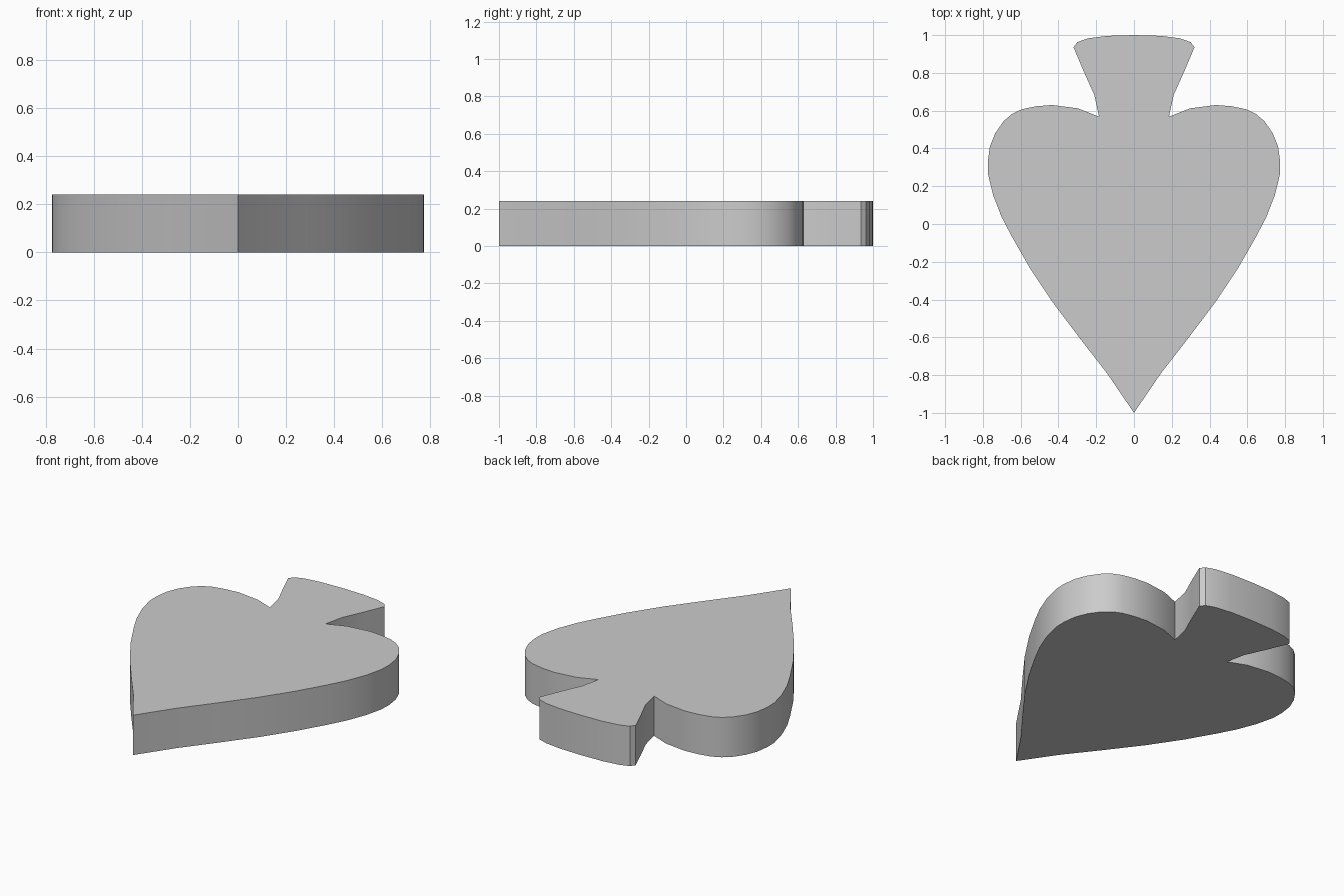
import bpy
import bmesh

if "Cube" in bpy.data.objects:
    bpy.data.objects.remove(bpy.data.objects["Cube"])

THICKNESS = 0.24

# Right half of the outline, from the pointed tip to the top of the stem
leaf = [(0, -1), (0.143, -0.79), (0.286, -0.606), (0.43, -0.415), (0.55, -0.235),
        (0.645, -0.07), (0.70, 0.035), (0.746, 0.153), (0.772, 0.26), (0.774, 0.33),
        (0.763, 0.41), (0.735, 0.48), (0.69, 0.545), (0.645, 0.583), (0.595, 0.607),
        (0.52, 0.623), (0.434, 0.63), (0.296, 0.612), (0.185, 0.568)]
stem = [(0.21, 0.683), (0.265, 0.805), (0.32, 0.935), (0.30, 0.963),
        (0.243, 0.983), (0.14, 0.996), (0, 1)]
half = leaf + stem
outline = half + [(-x, y) for x, y in reversed(half[1:-1])]

# Spade plate: one flat outline extruded straight up
bm = bmesh.new()
face = bm.faces.new([bm.verts.new((x, y, 0)) for x, y in outline])
top = bmesh.ops.extrude_face_region(bm, geom=[face], use_keep_orig=True)["geom"]
bmesh.ops.translate(bm, vec=(0, 0, THICKNESS),
                    verts=[v for v in top if isinstance(v, bmesh.types.BMVert)])
bmesh.ops.recalc_face_normals(bm, faces=bm.faces)
mesh = bpy.data.meshes.new("spade_plate")
bm.to_mesh(mesh)
bm.free()

plate = bpy.data.objects.new("spade_plate", mesh)
bpy.context.collection.objects.link(plate)
bpy.context.view_layer.objects.active = plate
plate.select_set(True)
bpy.ops.object.shade_smooth_by_angle(angle=0.6)
